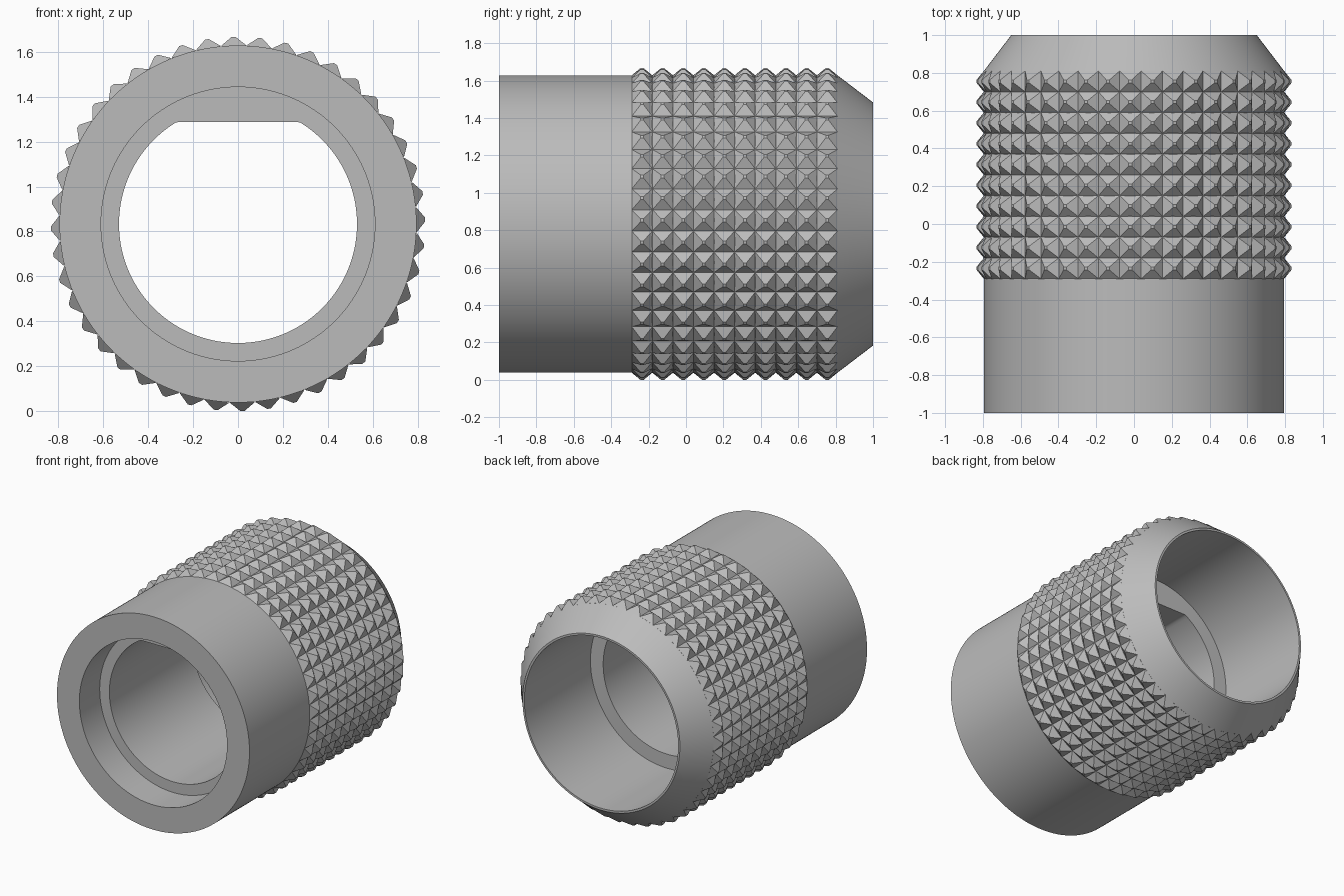
import bpy, bmesh, math

if "Cube" in bpy.data.objects:
    bpy.data.objects.remove(bpy.data.objects["Cube"], do_unlink=True)

AXIS_Z = 0.833      # height of the sleeve axis
SEGMENTS = 192
FLAT_Z = 0.455      # key flat above the axis
BODY_R = 0.795
ROWS, TEETH = 10, 44
KNURL_START, KNURL_END = -0.29, 0.81
TIP_R = 0.836
PHASE = 0.024

steel = bpy.data.materials.new("grey_steel")
steel.use_nodes = True
GREY = (0.5, 0.5, 0.5, 1)
steel.diffuse_color = GREY
steel.node_tree.nodes["Principled BSDF"].inputs["Base Color"].default_value = GREY


def finish(bm, name):
    bmesh.ops.recalc_face_normals(bm, faces=bm.faces)
    mesh = bpy.data.meshes.new(name)
    bm.to_mesh(mesh)
    bm.free()
    obj = bpy.data.objects.new(name, mesh)
    obj.location.z = AXIS_Z
    bpy.context.collection.objects.link(obj)
    mesh.materials.append(steel)
    return obj


def polar(r, angle, y):
    return (r * math.sin(angle), y, r * math.cos(angle))


# Sleeve: closed profile (radius, y, has key flat) turned about the y axis
profile = [
    (BODY_R, -1, False), (BODY_R, KNURL_END, False),
    (0.65, 1, False), (0.635, 1, False),
    (0.635, 0.22, False), (0.53, 0.22, True),
    (0.53, -0.76, True), (0.61, -0.76, False), (0.61, -1, False),
]
bm = bmesh.new()
rings = []
for r, y, keyed in profile:
    ring = []
    for i in range(SEGMENTS):
        x, y, z = polar(r, math.tau * i / SEGMENTS, y)
        ring.append(bm.verts.new((x, y, min(z, FLAT_Z) if keyed else z)))
    rings.append(ring)
for k, ring in enumerate(rings):
    following = rings[(k + 1) % len(rings)]
    for i in range(SEGMENTS):
        j = (i + 1) % SEGMENTS
        bm.faces.new((ring[i], ring[j], following[j], following[i]))
sleeve = finish(bm, "sleeve")
bpy.context.view_layer.objects.active = sleeve
sleeve.select_set(True)
bpy.ops.object.shade_smooth_by_angle(angle=math.radians(30))

# Knurled grip: rows of blunt four-sided pyramids
bm = bmesh.new()
pitch_y = (KNURL_END - KNURL_START) / ROWS
pitch_a = math.tau / TEETH
CORNERS = ((-1, -1), (1, -1), (1, 1), (-1, 1))
for row in range(ROWS):
    y = KNURL_START + (row + 0.5) * pitch_y
    for tooth in range(TEETH):
        a = tooth * pitch_a - PHASE

        def square(r, size):
            return [bm.verts.new(polar(r, a + u * size * pitch_a / 2, y + v * size * pitch_y / 2))
                    for u, v in CORNERS]

        base, tip = square(BODY_R + 0.001, 1), square(TIP_R - 0.002, 0.14)
        bm.faces.new(tip)
        for i in range(4):
            j = (i + 1) % 4
            bm.faces.new((base[i], base[j], tip[j], tip[i]))
bmesh.ops.remove_doubles(bm, verts=bm.verts, dist=0.0005)
knurl = finish(bm, "knurled_grip")
